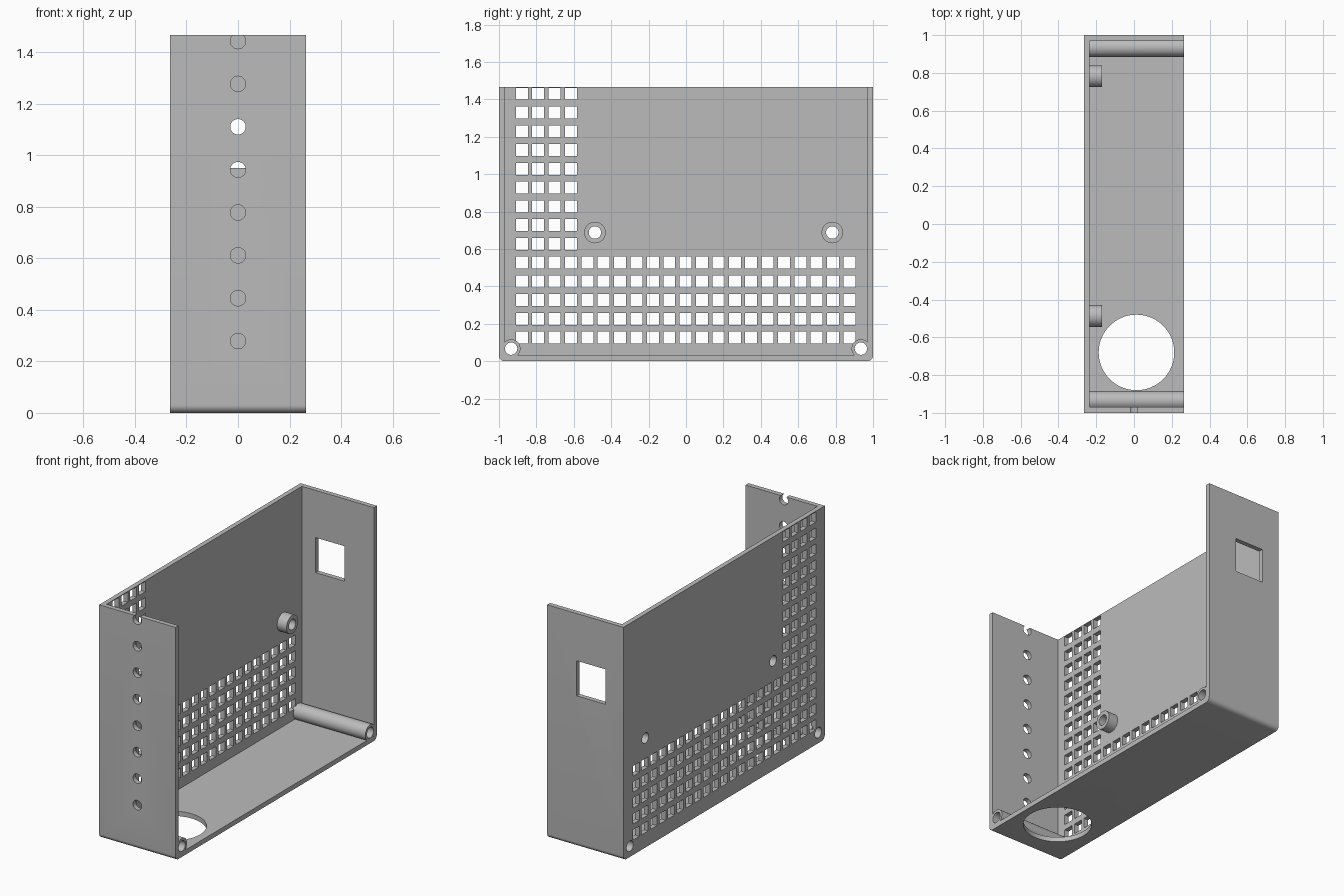
import bpy, bmesh, math
from mathutils import Matrix, Vector

if "Cube" in bpy.data.objects:
    bpy.data.objects.remove(bpy.data.objects["Cube"], do_unlink=True)

W, L, H, T = 0.265, 1.0, 1.467, 0.03    # half width, half length, height, wall
SCREW_R = 0.033
AXES = {"x": Matrix.Rotation(math.pi / 2, 4, "Y"),
        "y": Matrix.Rotation(math.pi / 2, 4, "X"),
        "z": Matrix.Identity(4)}

grey = bpy.data.materials.new("plain grey")
grey.use_nodes = True
COLOUR = (0.5, 0.5, 0.5, 1)
grey.diffuse_color = COLOUR
grey.node_tree.nodes["Principled BSDF"].inputs["Base Color"].default_value = COLOUR


def add_box(bm, low, high):
    low, high = Vector(low), Vector(high)
    m = Matrix.Translation((low + high) / 2) @ Matrix.Diagonal((high - low).to_4d())
    bmesh.ops.create_cube(bm, size=1, matrix=m)


def add_rod(bm, axis, centre, radius, length, sides=40):
    bmesh.ops.create_cone(bm, cap_ends=True, segments=sides, radius1=radius, radius2=radius,
                          depth=length, matrix=Matrix.Translation(centre) @ AXES[axis])


def make(name, bm):
    bmesh.ops.recalc_face_normals(bm, faces=bm.faces[:])
    mesh = bpy.data.meshes.new(name)
    bm.to_mesh(mesh)
    bm.free()
    mesh.materials.append(grey)
    obj = bpy.data.objects.new(name, mesh)
    bpy.context.collection.objects.link(obj)
    return obj


def select(obj):
    bpy.ops.object.select_all(action="DESELECT")
    obj.select_set(True)
    bpy.context.view_layer.objects.active = obj


def combine(obj, bm, operation):
    tool = make("cutter", bm)
    tool.hide_render = True
    mod = obj.modifiers.new("boolean", "BOOLEAN")
    mod.operation, mod.solver, mod.object = operation, "EXACT", tool
    select(obj)
    bpy.ops.object.modifier_apply(modifier=mod.name)
    bpy.data.objects.remove(tool, do_unlink=True)


# Outer block with the two lower long edges rounded
bm = bmesh.new()
add_box(bm, (-W, -L, 0), (W, L, H))
edges = [e for e in bm.edges if all(v.co.z < 0.01 for v in e.verts)
         and abs(e.verts[0].co.y - e.verts[1].co.y) < 0.01]
bmesh.ops.bevel(bm, geom=edges, offset=T, segments=8, profile=0.5, affect="EDGES")
casing = make("casing", bm)

# Cavity, open at the top and on the left
bm = bmesh.new()
add_box(bm, (-W + T, -L + T, T), (1, L - T, 2))
combine(casing, bm, "DIFFERENCE")

# Ventilation grid in the side wall: full lower rows and a front column block
bm = bmesh.new()
s = 0.032
for row in range(14):
    for col in range(21 if row < 5 else 4):
        y, z = -0.878 + col * 0.0876, 0.126 + row * 0.1003
        add_box(bm, (-W - 0.1, y - s, z - s), (-W + 0.1, y + s, z + s))
combine(casing, bm, "DIFFERENCE")

# Front wall holes, the floor opening and the back window
bm = bmesh.new()
for i in range(8):
    add_rod(bm, "y", (0, -L, 0.279 + i * 0.1664), 0.03, 0.2, 32)
add_rod(bm, "z", (0.013, -0.68, 0), 0.2, 0.2, 64)
add_box(bm, (-0.14, 0.9, 0.95), (0.06, 1.1, 1.17))
combine(casing, bm, "DIFFERENCE")

# Corner screw pillars
bm = bmesh.new()
for side in (-1, 1):
    add_rod(bm, "x", (T / 2 - 0.005, side * 0.935, 0.067), 0.05, 2 * W - T + 0.01)
combine(casing, bm, "UNION")

# Screw holes through the pillars and the side wall
mounts = {"front_standoff": -0.487, "back_standoff": 0.782}
bm = bmesh.new()
for side in (-1, 1):
    add_rod(bm, "x", (0, side * 0.935, 0.067), SCREW_R, 1)
for y in mounts.values():
    add_rod(bm, "x", (-W, y, 0.688), SCREW_R, 0.2)
combine(casing, bm, "DIFFERENCE")

# Tubular standoffs on the side wall
parts = [casing]
for name, y in mounts.items():
    centre = (-W + T + 0.0325, y, 0.688)
    bm = bmesh.new()
    add_rod(bm, "x", centre, 0.0575, 0.065)
    tube = make(name, bm)
    bm = bmesh.new()
    add_rod(bm, "x", centre, SCREW_R, 0.2)
    combine(tube, bm, "DIFFERENCE")
    parts.append(tube)

for obj in parts:
    select(obj)
    bpy.ops.object.shade_smooth_by_angle(angle=math.radians(30))
